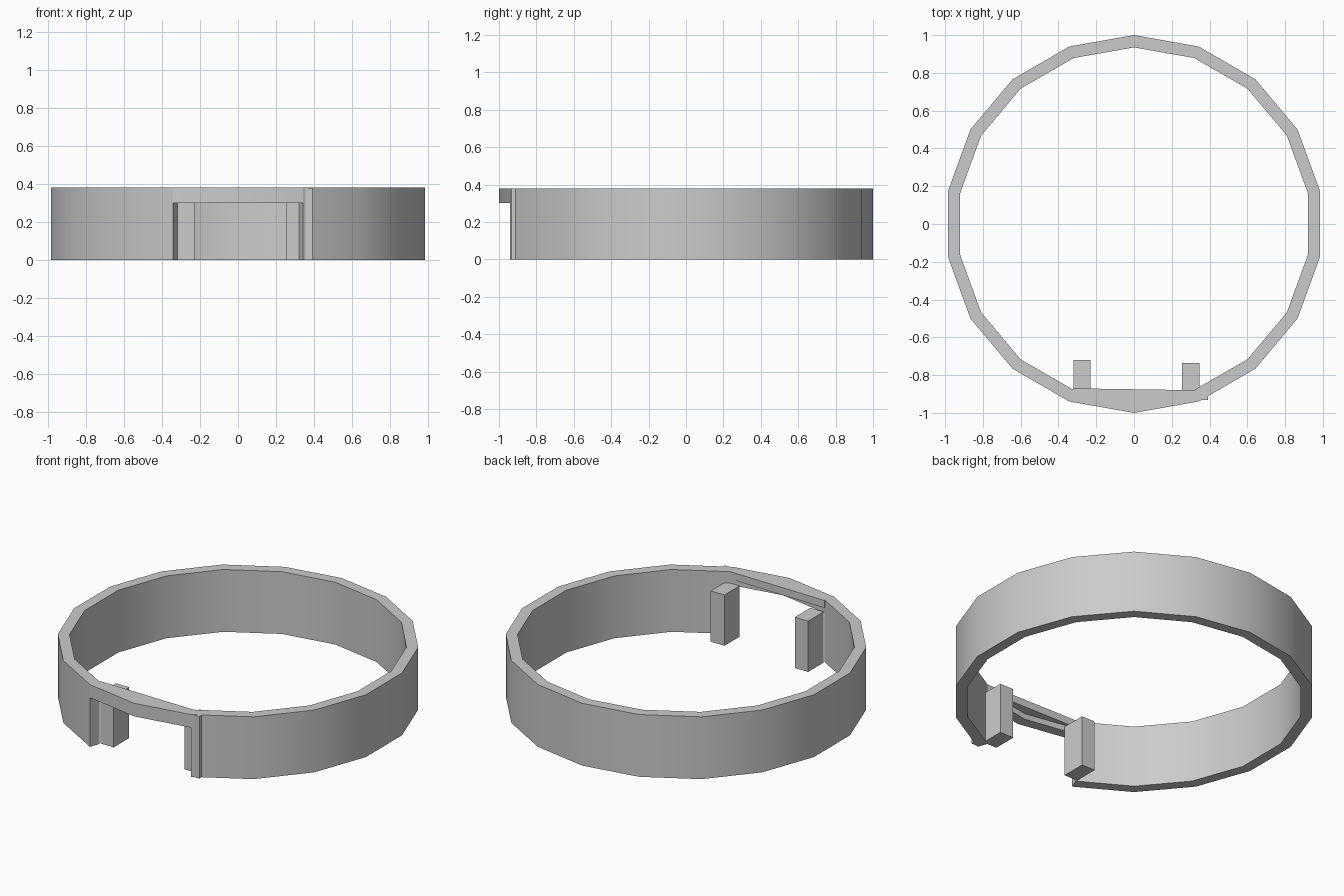
import bpy, bmesh, math

if "Cube" in bpy.data.objects:
    bpy.data.objects.remove(bpy.data.objects["Cube"])

R_OUT, R_IN, SIDES = 1.0, 0.935, 18
HEIGHT, OPENING = 0.38, 0.30


def finish(name, bm):
    bmesh.ops.recalc_face_normals(bm, faces=bm.faces[:])
    mesh = bpy.data.meshes.new(name)
    bm.to_mesh(mesh)
    bm.free()
    ob = bpy.data.objects.new(name, mesh)
    bpy.context.collection.objects.link(ob)
    return ob


def arc_wall(name, first, last, z0, z1):
    """Faceted wall running round the ring between two corner numbers."""
    bm = bmesh.new()
    rows = []
    for i in range(first, last + 1):
        a = -math.pi / 2 + i * 2 * math.pi / SIDES
        c, s = math.cos(a), math.sin(a)
        rows.append([bm.verts.new((r * c, r * s, z)) for r, z in
                     ((R_OUT, z0), (R_OUT, z1), (R_IN, z1), (R_IN, z0))])
    for a, b in zip(rows, rows[1:]):
        for k in range(4):
            n = (k + 1) % 4
            bm.faces.new((a[k], b[k], b[n], a[n]))
    bm.faces.new(rows[0])
    bm.faces.new(rows[-1])
    ob = finish(name, bm)
    bpy.ops.object.select_all(action='DESELECT')
    bpy.context.view_layer.objects.active = ob
    ob.select_set(True)
    bpy.ops.object.shade_smooth_by_angle(angle=math.radians(30))
    return ob


def prism(name, outline, z0, z1):
    bm = bmesh.new()
    low = [bm.verts.new((x, y, z0)) for x, y in outline]
    high = [bm.verts.new((x, y, z1)) for x, y in outline]
    bm.faces.new(low)
    bm.faces.new(high)
    for i in range(len(low)):
        j = (i + 1) % len(low)
        bm.faces.new((low[i], low[j], high[j], high[i]))
    return finish(name, bm)


def box(name, x0, x1, y0, y1, z0, z1):
    return prism(name, [(x0, y0), (x1, y0), (x1, y1), (x0, y1)], z0, z1)


# Main ring with a two-facet gap at the front, bridged along the top
arc_wall("ring_wall", 1, SIDES - 1, 0, HEIGHT)
arc_wall("front_bridge", -1, 1, OPENING, HEIGHT)

# Flat plate filling in behind the bridge
prism("bridge_plate", [(-0.325, -0.87), (-0.32, -0.885), (0, -0.94),
                       (0.32, -0.885), (0.33, -0.88)], 0.335, HEIGHT)

# Two upright posts inside the gap
box("left_post", -0.32, -0.23, -0.87, -0.72, 0, 0.31)
box("right_post", 0.255, 0.348, -0.88, -0.735, 0, 0.31)

# Small stop on the right-hand edge of the gap
prism("right_stop", [(0.325, -0.88), (0.345, -0.932), (0.392, -0.932),
                     (0.392, -0.87)], 0, 0.378)
